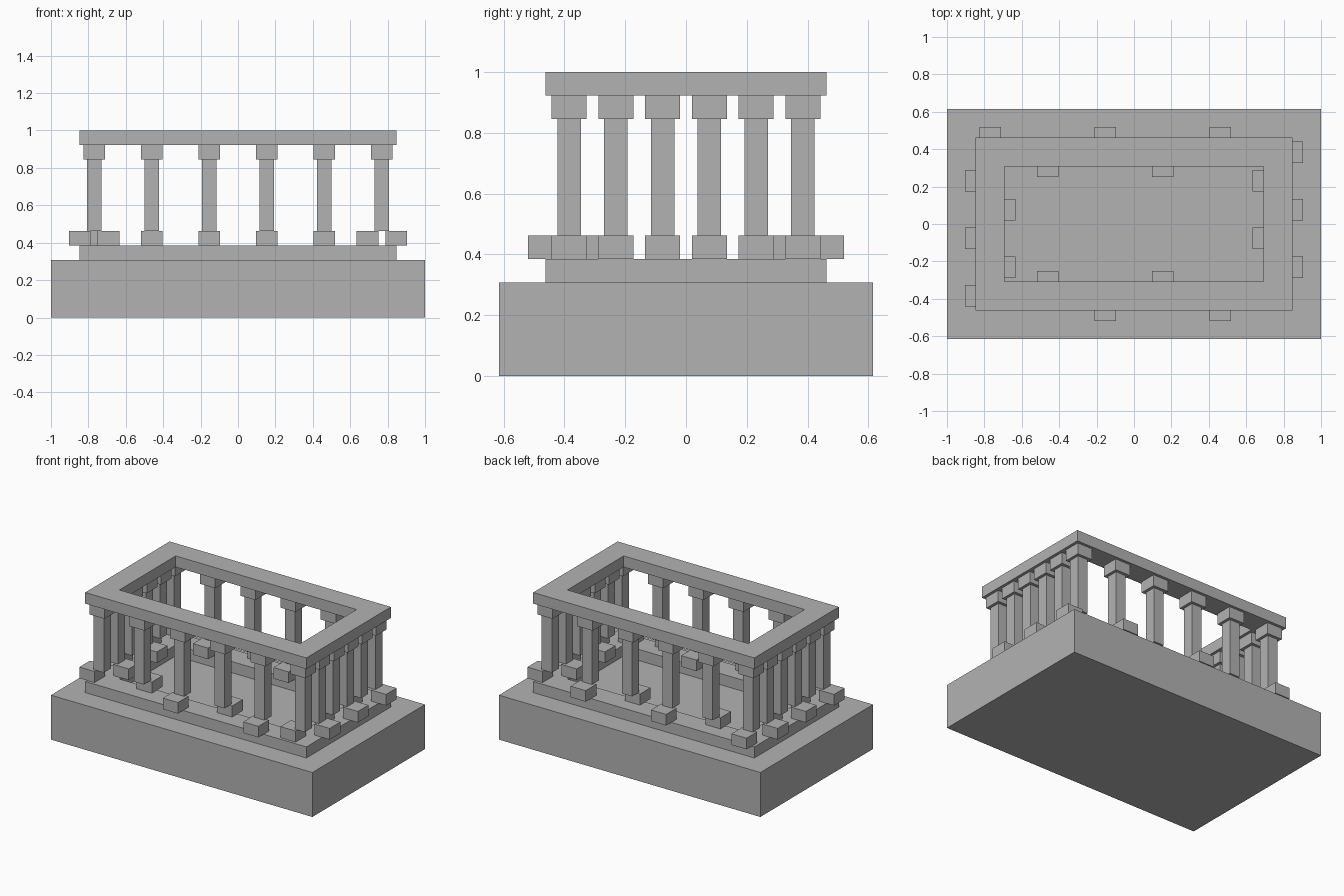
import bpy, bmesh

if "Cube" in bpy.data.objects:
    bpy.data.objects.remove(bpy.data.objects["Cube"])

U = 1 / 13  # grid unit of the design
stone = bpy.data.materials.new("grey stone")
stone.diffuse_color = (0.45, 0.45, 0.45, 1)
stone.use_nodes = True
stone.node_tree.nodes["Principled BSDF"].inputs["Base Color"].default_value = stone.diffuse_color


def finish(name, bm):
    bmesh.ops.recalc_face_normals(bm, faces=bm.faces[:])
    me = bpy.data.meshes.new(name)
    bm.to_mesh(me)
    bm.free()
    me.materials.append(stone)
    ob = bpy.data.objects.new(name, me)
    bpy.context.collection.objects.link(ob)
    return ob


def box(name, cx, cy, w, d, z0, z1):
    bm = bmesh.new()
    bmesh.ops.create_cube(bm, size=1)
    for v in bm.verts:
        v.co = ((cx + v.co.x * w) * U, (cy + v.co.y * d) * U,
                (z0 + (v.co.z + 0.5) * (z1 - z0)) * U)
    return finish(name, bm)


def frame(name, z0, z1):
    # rectangular ring, outer 22 x 12, inner 18 x 8
    bm = bmesh.new()
    corners = [(-1, -1), (1, -1), (1, 1), (-1, 1)]
    loops = [[bm.verts.new((sx * a * U, sy * b * U, z * U)) for sx, sy in corners]
             for a, b, z in ((11, 6, z0), (11, 6, z1), (9, 4, z1), (9, 4, z0))]
    for k in range(4):
        p, q = loops[k], loops[(k + 1) % 4]
        for i in range(4):
            j = (i + 1) % 4
            bm.faces.new((p[i], p[j], q[j], q[i]))
    return finish(name, bm)


# plinth and the two matching frames
box("plinth", 0, 0, 26, 16, 0, 4)
frame("lower_frame", 4, 5)
frame("upper_frame", 12, 13)

# column positions with the sideways shift of each foot block
posts = []
for x, s in ((-6, -1), (-2, 1), (2, -1), (6, 1)):
    posts.append((x, -5, 0, -s))           # front row
    posts.append((x, 5, 0, s))             # back row
for y, s in ((-5, -1), (-3, 1), (-1, -1), (1, 1), (3, -1), (5, 1)):
    posts.append((10, y, s, 0))            # right row
for y, s in ((-5, 1), (-3, -1), (-1, 1), (1, -1), (3, 1)):
    posts.append((-10, y, -s, 0))          # left row
posts.append((-10, 5, 0, 1))               # back left corner

for i, (x, y, dx, dy) in enumerate(posts):
    box(f"column_foot_{i}", x + dx, y + dy, 1.5, 1.5, 5, 6)
    box(f"column_shaft_{i}", x, y, 1, 1, 6, 11)
    box(f"column_capital_{i}", x, y, 1.5, 1.5, 11, 12)
